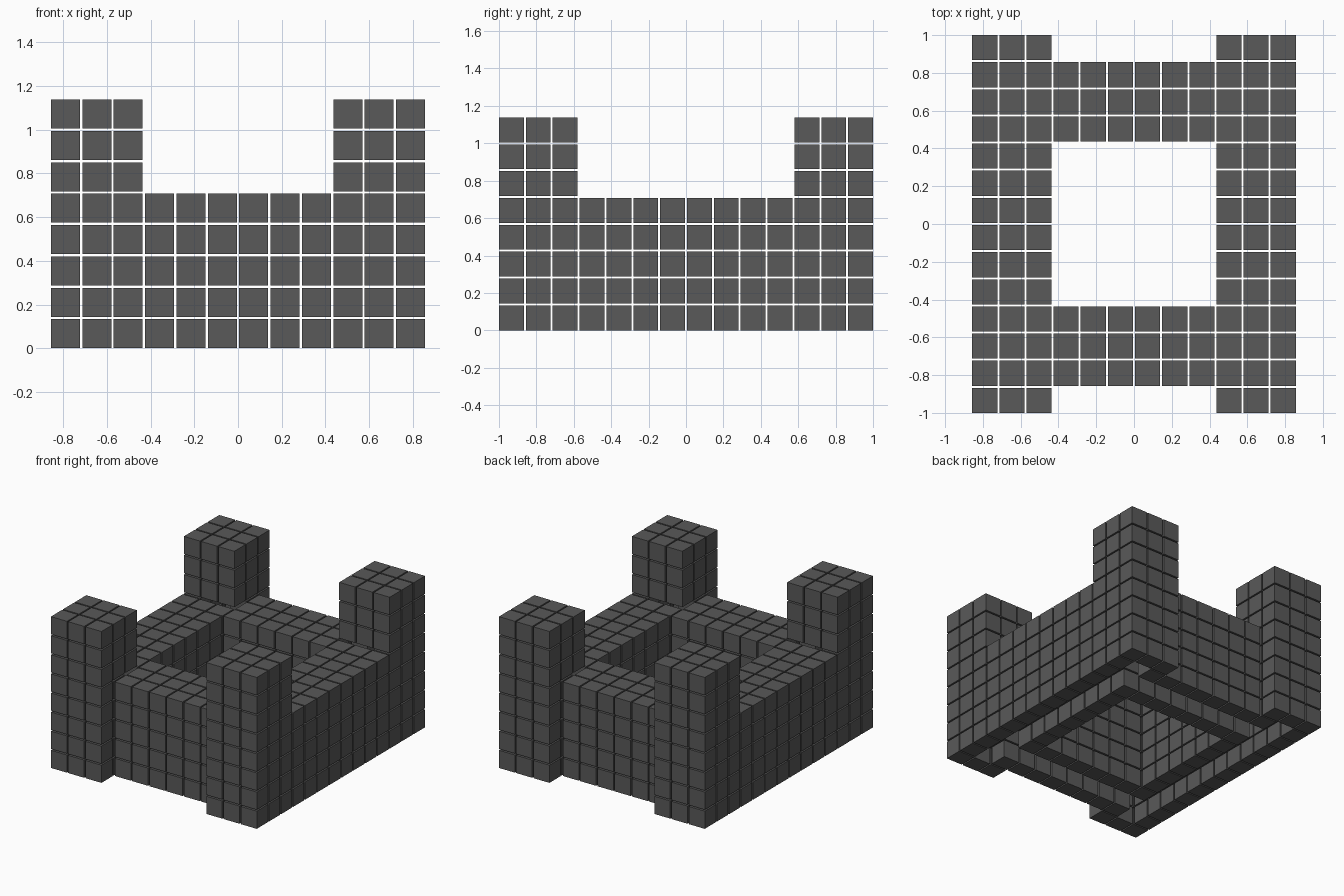
import bpy, bmesh
from mathutils import Matrix, Vector

if "Cube" in bpy.data.objects:
    bpy.data.objects.remove(bpy.data.objects["Cube"])

NX, NY = 12, 14                  # footprint in blocks
WALL_H, TOWER_H = 5, 8           # heights in blocks
SIZE = 2 / (1 + 13 * 1.08)       # block edge
PITCH = SIZE * 1.08              # block spacing, leaves narrow gaps


def region(i, j):
    """Part of the castle that owns column (i, j), or None outside."""
    side_x = "left" if i < 3 else "right" if i >= NX - 3 else None
    end_y = "front" if j < 3 else "back" if j >= NY - 3 else None
    if side_x and end_y:
        return f"{end_y}_{side_x}_tower"
    if side_x:
        return f"{side_x}_wall"
    if 1 <= j <= 3:
        return "front_wall"
    if NY - 4 <= j <= NY - 2:
        return "back_wall"
    return None


def filled(i, j, k):
    if not (0 <= i < NX and 0 <= j < NY):
        return False
    name = region(i, j)
    return bool(name) and k < (TOWER_H if name.endswith("tower") else WALL_H)


def on_shell(i, j, k):
    """Hollow inside and open underneath: keep only side and top blocks."""
    return not filled(i, j, k + 1) or any(
        not filled(i + a, j + b, k) for a in (-1, 0, 1) for b in (-1, 0, 1))


# Dark stone colour
stone = bpy.data.materials.new("dark_stone")
stone.diffuse_color = (0.1, 0.1, 0.1, 1)
stone.use_nodes = True
stone.node_tree.nodes["Principled BSDF"].inputs["Base Color"].default_value = stone.diffuse_color

# Sort the blocks into towers and walls
parts = {}
for i in range(NX):
    for j in range(NY):
        for k in range(TOWER_H):
            if filled(i, j, k) and on_shell(i, j, k):
                pos = Vector(((i - (NX - 1) / 2) * PITCH,
                              (j - (NY - 1) / 2) * PITCH,
                              k * PITCH + SIZE / 2))
                parts.setdefault(region(i, j), []).append(pos)

# One object of separate blocks per tower or wall
for name, blocks in parts.items():
    bm = bmesh.new()
    for pos in blocks:
        bmesh.ops.create_cube(bm, size=SIZE, matrix=Matrix.Translation(pos))
    mesh = bpy.data.meshes.new(name)
    bm.to_mesh(mesh)
    bm.free()
    mesh.materials.append(stone)
    bpy.context.collection.objects.link(bpy.data.objects.new(name, mesh))
